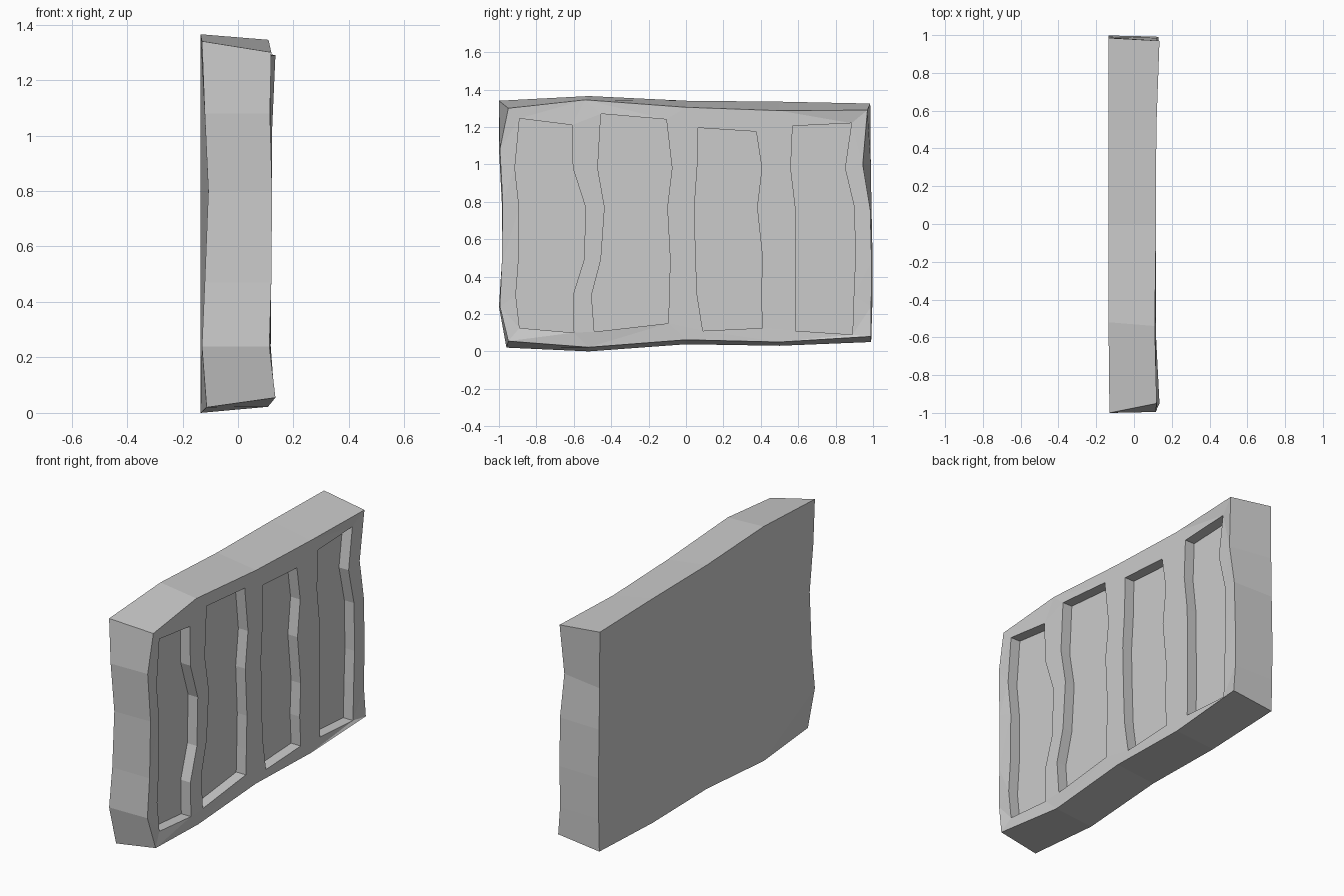
import bpy, bmesh

# Body outlines as (x, y, z), running around the slab from the top -y corner
front = [(.12, -.95, 1.30), (.11, -.54, 1.345), (.117, 0, 1.305), (.118, .5, 1.287),
         (.135, .97, 1.29), (.122, .945, 1.0), (.122, .985, .76), (.12, .992, .48),
         (.118, .99, .24), (.13, .99, .08), (.118, .5, .05), (.115, 0, .062),
         (.108, -.52, .022), (.135, -.95, .055), (.113, -.995, .24), (.12, -.985, .47),
         (.123, -.98, .8), (.115, -.995, 1.08)]
back = [(-.13, -1, 1.34), (-.135, -.52, 1.365), (-.135, 0, 1.34), (-.135, .5, 1.335),
        (-.135, .985, 1.325), (-.135, .988, 1.0), (-.135, .992, .76), (-.135, .998, .48),
        (-.135, .996, .24), (-.135, .99, .05), (-.135, .5, .03), (-.135, 0, .038),
        (-.135, -.52, 0), (-.113, -.96, .02), (-.13, -1, .24), (-.12, -.985, .47),
        (-.107, -.985, .8), (-.12, -1, 1.08)]

# Recessed panels: wavy left and right edges (y) at the panel's levels,
# then z of the top-left, top-right, bottom-left and bottom-right corners
LEVELS = (.98, .77, .49, .30)
panels = [
    ((-.89, -.915, -.892, -.895, -.91, -.89), (-.61, -.605, -.537, -.545, -.605, -.60),
     (1.245, 1.21, .125, .10)),
    ((-.455, -.472, -.435, -.455, -.505, -.49), (-.105, -.075, -.10, -.085, -.09, -.095),
     (1.27, 1.24, .105, .15)),
    ((.065, .06, .045, .052, .06, .09), (.375, .405, .38, .41, .40, .41),
     (1.195, 1.175, .11, .125)),
    ((.57, .56, .585, .587, .588, .585), (.885, .85, .90, .905, .897, .89),
     (1.205, 1.22, .11, .09)),
]
RIM_X, FLOOR_X = .117, .055

bm = bmesh.new()


def ring(points):
    return [bm.verts.new(p) for p in points]


def loop_edges(verts):
    return [bm.edges.new((v, verts[i - 1])) for i, v in enumerate(verts)]


def bridge(a, b):
    for i in range(len(a)):
        bm.faces.new((a[i - 1], a[i], b[i], b[i - 1]))


def fill(edges):
    bmesh.ops.triangle_fill(bm, use_beauty=True, edges=edges, normal=(1, 0, 0))


# Outer shell
front_ring, back_ring = ring(front), ring(back)
front_edges, back_edges = loop_edges(front_ring), loop_edges(back_ring)
fill(back_edges)

# Panel rims and floors
recesses = []
for left, right, (tl, tr, bl, br) in panels:
    outline = list(zip(right, (tr, *LEVELS, br))) + list(zip(left, (tl, *LEVELS, bl)))[::-1]
    rim = ring([(RIM_X, y, z) for y, z in outline])
    floor = ring([(FLOOR_X, y, z) for y, z in outline])
    front_edges += loop_edges(rim)
    fill(loop_edges(floor))
    recesses.append((rim, floor))

# Front face with openings, then side walls
fill(front_edges)
bridge(front_ring, back_ring)
for rim, floor in recesses:
    bridge(rim, floor)

bmesh.ops.recalc_face_normals(bm, faces=bm.faces)
mesh = bpy.data.meshes.new("panelled_slab")
bm.to_mesh(mesh)
bm.free()
bpy.context.collection.objects.link(bpy.data.objects.new("panelled_slab", mesh))
